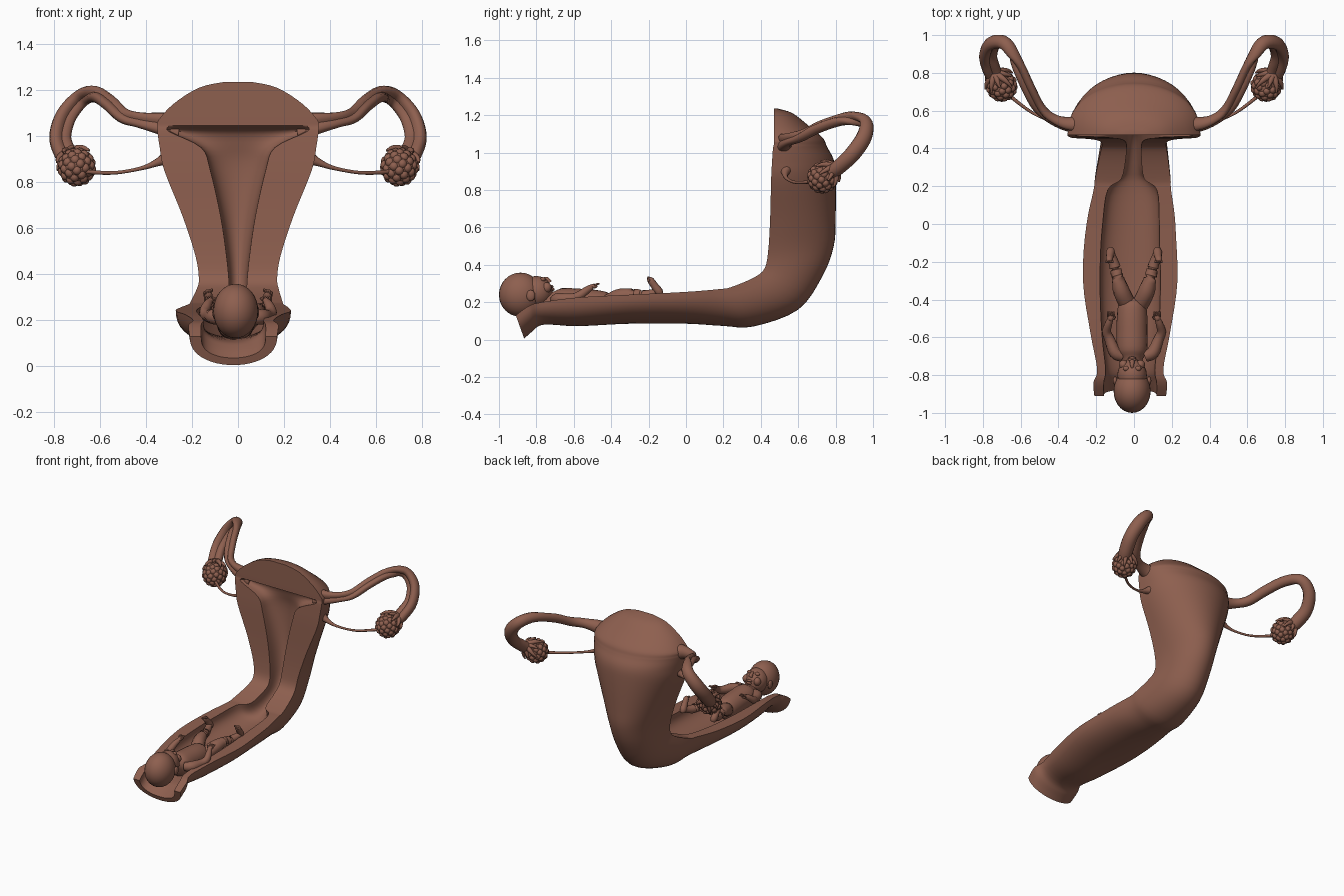
import bpy, bmesh, math
from mathutils import Vector

cube = bpy.data.objects.get("Cube")
if cube:
    bpy.data.objects.remove(cube)

clay = bpy.data.materials.new("clay_brown")
clay.use_nodes = True
clay.diffuse_color = (0.27, 0.115, 0.078, 1)
clay.node_tree.nodes["Principled BSDF"].inputs["Base Color"].default_value = clay.diffuse_color


def finish(name, bm, angle=50):
    """Turn a bmesh into a named, smooth-shaded object."""
    bmesh.ops.recalc_face_normals(bm, faces=bm.faces)
    mesh = bpy.data.meshes.new(name)
    bm.to_mesh(mesh)
    bm.free()
    mesh.materials.append(clay)
    obj = bpy.data.objects.new(name, mesh)
    bpy.context.scene.collection.objects.link(obj)
    bpy.ops.object.select_all(action="DESELECT")
    obj.select_set(True)
    bpy.context.view_layer.objects.active = obj
    bpy.ops.object.shade_smooth_by_angle(angle=math.radians(angle))
    return obj


def spline(keys, steps):
    """Smooth curve through rows of any length."""
    rows = []
    last = len(keys) - 1
    for i in range(last):
        a, b, c, d = (keys[min(max(i + k, 0), last)] for k in (-1, 0, 1, 2))
        for s in range(steps):
            t = s / steps
            rows.append([q + t / 2 * (r - p + t * (2 * p - 5 * q + 4 * r - u + t * (3 * (q - r) + u - p)))
                         for p, q, r, u in zip(a, b, c, d)])
    rows.append(list(keys[last]))
    return rows


def skin(bm, rings):
    """Join closed rings of points with quads and return the vertices."""
    loops = [[bm.verts.new(p) for p in ring] for ring in rings]
    n = len(loops[0])
    for a, b in zip(loops, loops[1:]):
        for i in range(n):
            j = (i + 1) % n
            bm.faces.new((a[i], a[j], b[j], b[i]))
    return loops


def sweep(bm, keys, side=1, sides=10, steps=4, groove=0, ref=(-0.3, -1, 0.05)):
    """Tapered tube through (x, y, z, radius) rows, with an optional groove."""
    rows = spline(keys, steps)
    pts = [Vector((side * r[0], r[1], r[2])) for r in rows]
    ref = Vector((side * ref[0], ref[1], ref[2]))
    rings = []
    for i, p in enumerate(pts):
        along = (pts[min(i + 1, len(pts) - 1)] - pts[max(i - 1, 0)]).normalized()
        u = (ref - along * ref.dot(along)).normalized()
        v = along.cross(u)
        ring = []
        for k in range(sides):
            a = math.tau * k / sides
            rad = rows[i][3] * (1 - groove * max(0, math.cos(a)) ** 4)
            ring.append(p + (u * math.cos(a) + v * math.sin(a)) * rad)
        rings.append(ring)
    loops = skin(bm, rings)
    bm.faces.new(loops[0])
    bm.faces.new(loops[-1])


def ball(bm, centre, size, segments=20):
    """Ellipsoid added to a bmesh."""
    made = bmesh.ops.create_uvsphere(bm, u_segments=segments, v_segments=segments // 2 + 2, radius=1)
    for v in made["verts"]:
        v.co = Vector(centre) + Vector([a * b for a, b in zip(v.co, size)])
    return made["verts"]


# Opened womb and canal: rim y, z, back y, z, half width, cavity half width, cavity depth
stations = [
    (.47, 1.235, .49, 1.235, .06, .04, 0),
    (.47, 1.21, .57, 1.21, .17, .12, 0),
    (.47, 1.14, .66, 1.14, .28, .2, 0),
    (.47, 1.07, .73, 1.08, .345, .3, 0),
    (.47, 1.045, .75, 1.04, .35, .3, 0),
    (.465, 1.02, .76, 1.02, .35, .3, .07),
    (.46, .95, .79, .96, .34, .16, .1),
    (.455, .85, .8, .87, .32, .12, .12),
    (.45, .65, .8, .65, .24, .075, .12),
    (.44, .48, .79, .5, .185, .05, .11),
    (.42, .38, .73, .34, .17, .04, .1),
    (.36, .33, .6, .16, .18, .04, .1),
    (.24, .28, .36, .07, .2, .06, .1),
    (.18, .27, .2, .073, .205, .13, .11),
    (0, .255, 0, .085, .235, .15, .11),
    (-.3, .24, -.3, .085, .25, .16, .11),
    (-.58, .225, -.58, .072, .21, .15, .1),
    (-.77, .2, -.76, .08, .175, .13, .09),
    (-.84, .18, -.82, .045, .195, .14, .1),
    (-.91, .13, -.865, .005, .19, .14, .1),
]
bm = bmesh.new()
rings = []
N = 24
for ry, rz, by, bz, w, wi, di in spline(stations, 4):
    rim, back = Vector((0, ry, rz)), Vector((0, by, bz))
    rim.x = -0.02 * min(1, max(0, (0.4 - ry) * 2))
    depth = back - rim
    depth.x = 0
    inward = depth.normalized()
    ring = []
    for k in range(N + 1):
        a = math.pi * k / N
        ring.append(rim + Vector((w * math.cos(a), 0, 0)) + depth * math.sin(a) ** 0.85)
    for k in range(N, -1, -1):
        a = math.pi * k / N
        ring.append(rim + Vector((wi * math.cos(a), 0, 0)) + inward * max(0, di) * math.sin(a) ** 0.7)
    rings.append(ring)
loops = skin(bm, rings)
for loop in (loops[0], loops[-1]):
    for k in range(N):
        bm.faces.new((loop[k], loop[k + 1], loop[-2 - k], loop[-1 - k]))
finish("womb_and_canal", bm, 40)

# Tubes, fringes, ovaries and ligaments, mirrored
tube_path = [
    (.26, .53, 1.04, .065), (.34, .52, 1.055, .048), (.43, .55, 1.07, .034), (.5, .61, 1.09, .034),
    (.56, .72, 1.145, .036), (.62, .85, 1.182, .036), (.68, .95, 1.165, .04), (.745, .95, 1.09, .046),
    (.772, .89, 1.0, .048), (.755, .82, .935, .048), (.735, .775, .9, .045),
]
cord_path = [(.28, .54, .92, .045), (.34, .53, .89, .02), (.42, .54, .86, .009),
             (.54, .59, .84, .008), (.66, .68, .845, .01)]
centre = Vector((.7, .73, .865))
pole = Vector((.35, .65, .6)).normalized()
east = pole.orthogonal().normalized()
north = pole.cross(east)
golden = math.pi * (3 - math.sqrt(5))

for side, label in ((1, "left"), (-1, "right")):
    bm = bmesh.new()
    sweep(bm, tube_path, side, 16, 5, groove=0.6)
    finish(label + "_tube", bm)

    bm = bmesh.new()
    sweep(bm, cord_path, side, 10)
    finish(label + "_ligament", bm)

    bm = bmesh.new()
    for k in range(9):
        turn = math.tau * k / 9
        out = east * math.cos(turn) + north * math.sin(turn)
        reach = 1.15 + 0.25 * math.sin(3 * k)
        keys = []
        for f in (0.1, 0.4, 0.7, 1):
            p = centre + (pole * math.cos(reach * f) + out * math.sin(reach * f)) * 0.09
            keys.append((*p, 0.024 - 0.019 * f))
        sweep(bm, keys, side, 8)
    finish(label + "_fringe", bm)

    # Ovary covered in rounded follicles
    bm = bmesh.new()
    middle = Vector((side * centre.x, centre.y, centre.z))
    ball(bm, middle, (.076, .076, .076))
    for k in range(60):
        h = 1 - (2 * k + 1) / 60
        flat = math.sqrt(1 - h * h)
        aim = Vector((flat * math.cos(k * golden), flat * math.sin(k * golden), h))
        ball(bm, middle + aim * 0.065, (.021, .021, .021), 10)
    finish(label + "_ovary", bm)

# Baby's head, tipped so the face looks up and forward along the canal
bm = bmesh.new()
ball(bm, (-.01, -.885, .24), (.098, .115, .118), 28)
ball(bm, (-.01, -.8, .255), (.078, .085, .085), 24)
ball(bm, (-.01, -.755, .24), (.05, .045, .045), 16)
sweep(bm, [(-.01, -.765, .325, .006), (-.01, -.745, .325, .011), (-.01, -.728, .305, .014)], 1, 8)
for s in (1, -1):
    ball(bm, (-.01 + s * .032, -.765, .322), (.017, .014, .012), 12)
    ball(bm, (-.01 + s * .045, -.745, .278), (.024, .026, .028), 12)
    ball(bm, (-.01 + s * .09, -.83, .235), (.012, .024, .03), 12)
for y, z in ((-.718, .283), (-.712, .268)):
    ball(bm, (-.01, y, z), (.022, .01, .008), 12)
finish("baby_head", bm)

# Baby's torso
bm = bmesh.new()
sweep(bm, [(-.01, -.78, .2, .05), (-.01, -.72, .2, .055), (-.01, -.67, .195, .08), (-.01, -.57, .19, .082),
           (-.01, -.48, .185, .08), (-.01, -.42, .18, .07), (-.01, -.39, .18, .035)], 1, 20)
finish("baby_torso", bm)

# Baby's limbs, with hands and feet
arm = [(.06, -.7, .21, .03), (.1, -.68, .215, .034), (.13, -.61, .22, .027),
       (.145, -.57, .235, .024), (.135, -.53, .265, .02), (.125, -.505, .28, .016)]
leg = [(.03, -.43, .185, .045), (.065, -.36, .225, .045), (.085, -.29, .24, .034),
       (.1, -.23, .235, .03), (.115, -.18, .245, .024), (.122, -.16, .255, .022)]
for side, label in ((1, "left"), (-1, "right")):
    bm = bmesh.new()
    sweep(bm, arm, side, 12)
    ball(bm, (side * .123, -.495, .285), (.018, .022, .013), 12)
    for k in range(4):
        x = .108 + k * .01
        sweep(bm, [(x, -.49, .287, .006), (x, -.475, .297, .006), (x, -.462, .298, .004)], side, 6)
    sweep(bm, [(.11, -.505, .287, .007), (.098, -.49, .295, .005)], side, 6)
    finish(label + "_baby_arm", bm)

    bm = bmesh.new()
    sweep(bm, leg, side, 12)
    sweep(bm, [(.122, -.135, .235, .014), (.124, -.145, .255, .023), (.128, -.17, .29, .02),
               (.131, -.19, .318, .018), (.132, -.2, .33, .008)], side, 12)
    for k in range(5):
        ball(bm, (side * (.114 + k * .008), -.2, .33 - k * .003), (.006, .008, .008), 8)
    finish(label + "_baby_leg", bm)
